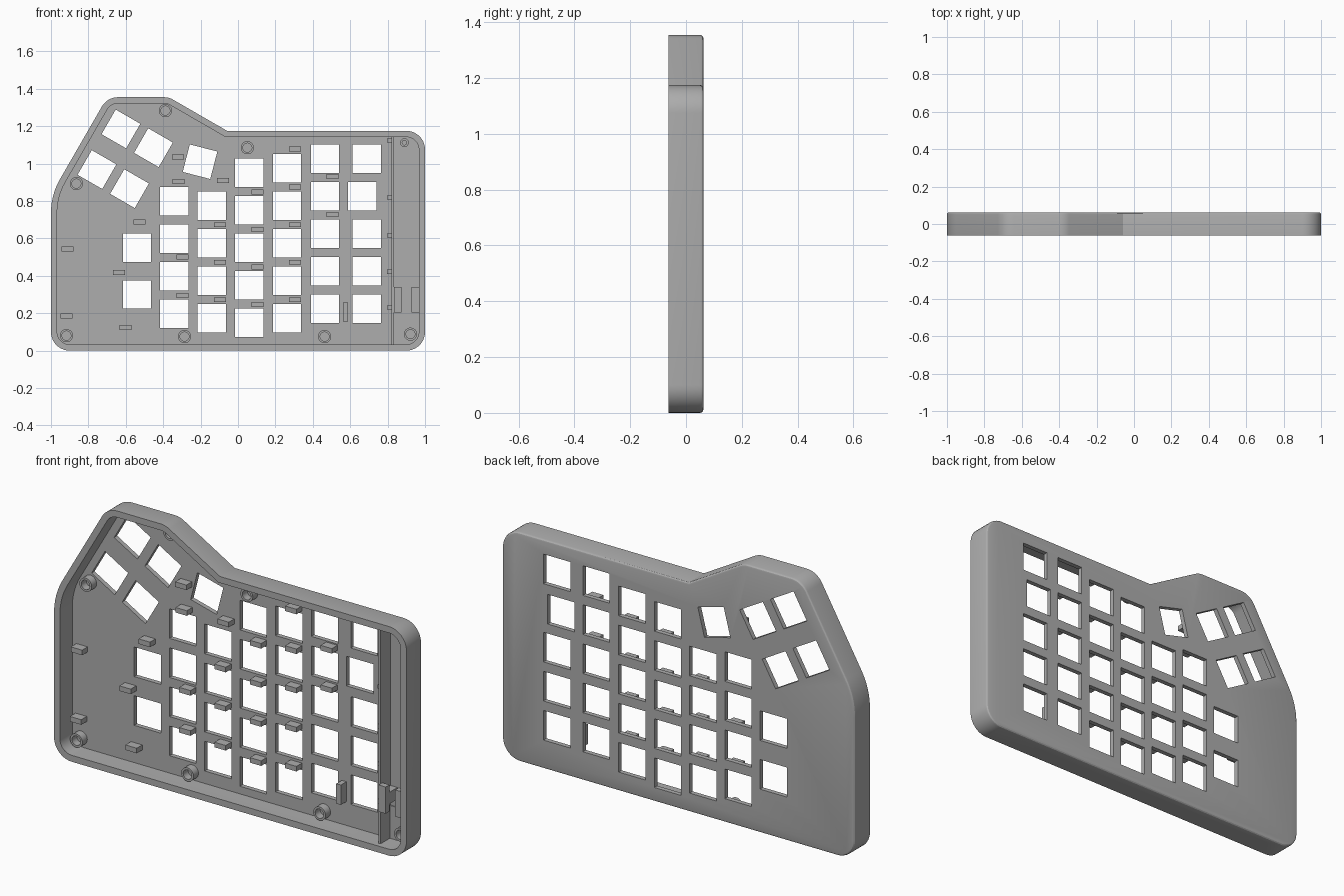
import bpy, bmesh, math
from mathutils import Vector, Matrix

cube = bpy.data.objects.get("Cube")
if cube:
    bpy.data.objects.remove(cube, do_unlink=True)

grey = bpy.data.materials.new("case grey")
grey.use_nodes = True
grey.diffuse_color = (0.42, 0.42, 0.42, 1)
grey.node_tree.nodes["Principled BSDF"].inputs["Base Color"].default_value = grey.diffuse_color

FRONT, BACK = -0.0625, 0.0625
FLOOR = BACK - 0.024      # inner face of the plate
WALL = 0.033


def finish(name, bm):
    bmesh.ops.recalc_face_normals(bm, faces=bm.faces)
    mesh = bpy.data.meshes.new(name)
    bm.to_mesh(mesh)
    bm.free()
    mesh.materials.append(grey)
    ob = bpy.data.objects.new(name, mesh)
    bpy.context.collection.objects.link(ob)
    return ob


def smooth(ob):
    bpy.ops.object.select_all(action='DESELECT')
    ob.select_set(True)
    bpy.context.view_layer.objects.active = ob
    bpy.ops.object.shade_smooth_by_angle(angle=math.radians(28))


def inset(pts, d):
    """Move every side of a counter-clockwise outline inward by d."""
    out = []
    for i, p in enumerate(pts):
        a, b = (p - pts[i - 1]).normalized(), (pts[(i + 1) % len(pts)] - p).normalized()
        na, nb = Vector((-a.y, a.x)), Vector((-b.y, b.x))
        out.append(p + (na + nb) * d / (1 + na.dot(nb)))
    return out


def rounded(pts, radii, steps=10):
    """Replace each corner of an outline with an arc."""
    out = []
    for i, p in enumerate(pts):
        r = radii[i]
        a, b = (p - pts[i - 1]).normalized(), (pts[(i + 1) % len(pts)] - p).normalized()
        if r <= 0:
            out.append(p)
            continue
        turn = a.angle_signed(b)
        side = 1 if a.cross(b) > 0 else -1
        start = p - a * r * math.tan(abs(turn) / 2)
        centre = start + Vector((-a.y, a.x)) * r * side
        for k in range(steps + 1):
            rot = Matrix.Rotation(side * abs(turn) * k / steps, 2)
            out.append(centre + rot @ (start - centre))
    return out


def prism(bm, outline, y0, y1):
    """Extrude an x-z outline from y0 to y1; returns the end face."""
    face = bm.faces.new([bm.verts.new((p.x, y0, p.y)) for p in outline])
    res = bmesh.ops.extrude_face_region(bm, geom=[face])
    verts = [g for g in res["geom"] if isinstance(g, bmesh.types.BMVert)]
    bmesh.ops.translate(bm, verts=verts, vec=(0, y1 - y0, 0))
    return [g for g in res["geom"] if isinstance(g, bmesh.types.BMFace)][0]


def box(bm, x, z, w, h, y0, y1, turn=0):
    m = (Matrix.Translation((x, (y0 + y1) / 2, z)) @ Matrix.Rotation(math.radians(turn), 4, 'Y')
         @ Matrix.Diagonal((w, y1 - y0, h, 1)))
    bmesh.ops.create_cube(bm, size=1, matrix=m)


def cut(ob, bm):
    cutter = finish("cutter", bm)
    cutter.hide_render = True
    mod = ob.modifiers.new("cut", 'BOOLEAN')
    mod.operation, mod.solver, mod.object = 'DIFFERENCE', 'EXACT', cutter
    bpy.context.view_layer.objects.active = ob
    bpy.ops.object.modifier_apply(modifier=mod.name)
    bpy.data.objects.remove(cutter, do_unlink=True)


# Outer shell with a softened back edge
corners = [Vector(p) for p in ((-1, 0), (1, 0), (1, 1.175), (-0.058, 1.175),
                               (-0.37, 1.355), (-0.699, 1.355), (-1, 0.833))]
radii = [0.1, 0.1, 0.1, 0, 0.1, 0.1, 0.36]
bm = bmesh.new()
back = prism(bm, rounded(corners, radii), FRONT, BACK)
bmesh.ops.bevel(bm, geom=list(back.edges), offset=0.012, segments=3, profile=0.5, affect='EDGES')
case = finish("case_shell", bm)

# Open cavity
bm = bmesh.new()
prism(bm, rounded(inset(corners, WALL), [max(r - WALL, 0) for r in radii]), FRONT - 0.05, FLOOR)
cut(case, bm)

# Switch openings: column x, lowest z, count
KEY, PITCH = 0.152, 0.2005
bm = bmesh.new()
keys = [(-0.54, 0.30 + 0.25 * i, 0) for i in range(2)]
for x, z, n in ((-0.34, 0.198, 4), (-0.14, 0.173, 4), (0.06, 0.148, 5),
                (0.262, 0.173, 5), (0.465, 0.223, 5), (0.689, 0.223, 5)):
    for i in range(n):
        shift = -0.024 if x > 0.6 and i == 3 else 0
        keys.append((x + shift, z + PITCH * i, 0))
keys += [(-0.203, 1.01, 14.5), (-0.626, 1.185, 30), (-0.452, 1.085, 30),
         (-0.754, 0.968, 30), (-0.58, 0.866, 30)]
for x, z, turn in keys:
    box(bm, x, z, KEY, KEY, FLOOR - 0.02, BACK + 0.02, turn)
cut(case, bm)


# Port and switch slots through the bottom wall: x, width, depth, z range
def slot(x, width, depth, z0, z1):
    bm = bmesh.new()
    hw, r = width / 2, depth / 2
    pts = [Vector(p) for p in ((x - hw, -r), (x + hw, -r), (x + hw, r), (x - hw, r))]
    prism(bm, rounded(pts, [r * 0.95] * 4, 5), 0, z1 - z0)
    bm.transform(Matrix.Translation((0, 0, z0)) @ Matrix(((1, 0, 0, 0), (0, 0, 1, 0), (0, 1, 0, 0), (0, 0, 0, 1))))
    cut(case, bm)


slot(-0.77, 0.1, 0.034, -0.02, 0.06)
slot(-0.77, 0.14, 0.06, -0.02, 0.014)
slot(0.57, 0.06, 0.025, -0.02, 0.06)
slot(0.57, 0.145, 0.034, 0.016, 0.06)

# Shallow battery bay in the plate
bm = bmesh.new()
box(bm, 0.9, 0.644, 0.13, 0.885, FLOOR - 0.02, FLOOR + 0.005)
cut(case, bm)
smooth(case)


# Hollow screw bosses
def boss(name, x, z, outer, inner, top):
    bm = bmesh.new()
    rings = []
    for r, y in ((outer, FLOOR + 0.002), (outer, top), (inner, top), (inner, FLOOR + 0.002)):
        rings.append([bm.verts.new((x + r * math.cos(t * math.tau / 32), y, z + r * math.sin(t * math.tau / 32)))
                      for t in range(32)])
    for a, b in zip(rings, rings[1:]):
        for i in range(32):
            j = (i + 1) % 32
            bm.faces.new((a[i], a[j], b[j], b[i]))
    smooth(finish(name, bm))


for x, z in ((-0.388, 1.283), (0.05, 1.085), (-0.864, 0.893), (-0.917, 0.08),
             (-0.286, 0.075), (0.463, 0.075), (0.922, 0.088)):
    boss("screw_boss", x, z, 0.035, 0.024, FLOOR - 0.04)
boss("corner_post", 0.89, 1.112, 0.023, 0.012, FLOOR - 0.02)

# Small support blocks on the plate
bm = bmesh.new()
blocks = [(-0.32, 1.035), (-0.318, 0.904), (-0.08, 0.909), (-0.527, 0.687), (-0.912, 0.543),
          (-0.636, 0.417), (-0.602, 0.123), (-0.917, 0.185), (0.304, 1.078), (0.304, 0.874),
          (0.505, 0.93), (0.505, 0.727), (-0.297, 0.5), (-0.297, 0.294)]
blocks += [(-0.097, 0.272 + PITCH * i) for i in range(3)]
blocks += [(0.104, 0.247 + PITCH * i) for i in range(4)]
blocks += [(0.304, 0.272 + PITCH * i) for i in range(3)]
for x, z in blocks:
    box(bm, x, z, 0.064, 0.026, FLOOR - 0.045, FLOOR + 0.002)
box(bm, 0.575, 0.206, 0.026, 0.102, FLOOR - 0.045, FLOOR + 0.002)
finish("support_blocks", bm)

# Battery bay divider, its lugs and the pair of clips
bm = bmesh.new()
box(bm, 0.828, 0.588, 0.013, 1.11, FLOOR - 0.075, FLOOR + 0.002)
for z in (1.123, 0.818, 0.615, 0.422, 0.23):
    box(bm, 0.81, z, 0.027, 0.022, FLOOR - 0.045, FLOOR + 0.002)
finish("bay_divider", bm)
bm = bmesh.new()
for x, side in ((0.834, 1), (0.968, -1)):
    box(bm, x + side * 0.02, 0.272, 0.04, 0.137, FLOOR - 0.09, FLOOR - 0.06)
    box(bm, x + side * 0.02, 0.272, 0.04, 0.06, FLOOR - 0.06, FLOOR + 0.006)
finish("bay_clips", bm)
